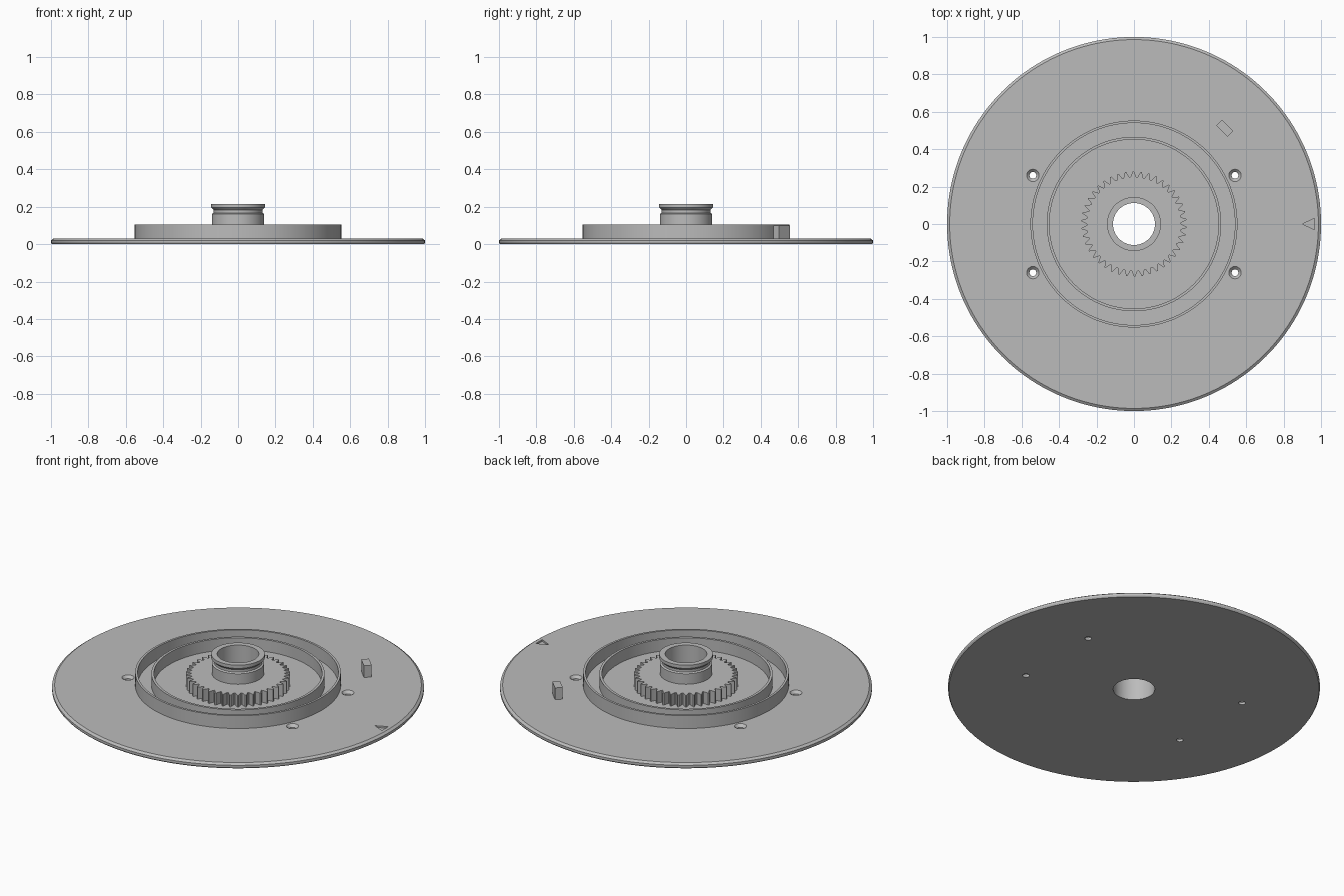
import bpy
import bmesh
from math import cos, sin, pi
from mathutils import Matrix, Vector

cube = bpy.data.objects.get("Cube")
if cube:
    bpy.data.objects.remove(cube, do_unlink=True)

GREY = (0.5, 0.5, 0.5, 1)
grey = bpy.data.materials.new("plain grey")
grey.use_nodes = True
grey.diffuse_color = GREY
grey.node_tree.nodes["Principled BSDF"].inputs["Base Color"].default_value = GREY


def lathe(bm, profile, steps, shape=lambda r, i: r):
    """Sweep a closed (radius, height) profile around z."""
    rings = []
    for i in range(steps):
        a = 2 * pi * i / steps
        rings.append([bm.verts.new((shape(r, i) * cos(a), shape(r, i) * sin(a), z))
                      for r, z in profile])
    for i, ring in enumerate(rings):
        following = rings[(i + 1) % steps]
        for j in range(len(profile)):
            k = (j + 1) % len(profile)
            bm.faces.new((ring[j], following[j], following[k], ring[k]))
    return [v for ring in rings for v in ring]


def prism(bm, outline, low, high):
    """Extrude a flat outline between two heights."""
    face = bm.faces.new([bm.verts.new((x, y, low)) for x, y in outline])
    top = bmesh.ops.extrude_face_region(bm, geom=[face])["geom"]
    bmesh.ops.translate(bm, vec=(0, 0, high - low),
                        verts=[e for e in top if isinstance(e, bmesh.types.BMVert)])


def finish(name, bm):
    bmesh.ops.recalc_face_normals(bm, faces=bm.faces)
    mesh = bpy.data.meshes.new(name)
    bm.to_mesh(mesh)
    bm.free()
    obj = bpy.data.objects.new(name, mesh)
    bpy.context.collection.objects.link(obj)
    mesh.materials.append(grey)
    return obj


def smooth(obj):
    bpy.ops.object.select_all(action="DESELECT")
    obj.select_set(True)
    bpy.context.view_layer.objects.active = obj
    bpy.ops.object.shade_smooth_by_angle(angle=0.45)


def turned(name, profile, steps=128, **options):
    bm = bmesh.new()
    lathe(bm, profile, steps, **options)
    return finish(name, bm)


BORE = 0.112
TOP = 0.03

# Base disc with bevelled rim and centre bore
disc = turned("base_disc", [(BORE, 0), (0.995, 0), (1, 0.008), (1, 0.02),
                            (0.986, TOP), (BORE, TOP)], 160)

# Countersunk screw holes and engraved arrow
bm = bmesh.new()
for sx in (-1, 1):
    for sy in (-1, 1):
        place = Matrix.Translation((0.54 * sx, 0.26 * sy, 0))
        for r1, r2, low, high in ((0.018, 0.018, -0.02, 0.05),):
            bmesh.ops.create_cone(bm, cap_ends=True, segments=32, radius1=r1, radius2=r2,
                                  depth=high - low,
                                  matrix=place @ Matrix.Translation((0, 0, (low + high) / 2)))
prism(bm, [(0.9, 0), (0.965, -0.03), (0.965, 0.03)], 0.02, 0.05)
hole_cutter = finish("hole_cutter", bm)

bm = bmesh.new()
for sx in (-1, 1):
    for sy in (-1, 1):
        bmesh.ops.create_cone(bm, cap_ends=True, segments=32, radius1=0.015, radius2=0.039,
                              depth=0.024,
                              matrix=Matrix.Translation((0.54 * sx, 0.26 * sy, 0.024)))
sink_cutter = finish("countersink_cutter", bm)

for cutter in (hole_cutter, sink_cutter):
    cutter.hide_render = True
    cut = disc.modifiers.new(cutter.name, "BOOLEAN")
    cut.operation = "DIFFERENCE"
    cut.solver = "EXACT"
    cut.object = cutter
bpy.context.view_layer.update()
evaluated = disc.evaluated_get(bpy.context.evaluated_depsgraph_get())
cut_mesh = bpy.data.meshes.new_from_object(evaluated)
disc.modifiers.clear()
disc.data = cut_mesh
for cutter in (hole_cutter, sink_cutter):
    bpy.data.objects.remove(cutter, do_unlink=True)
smooth(disc)

# Two thin concentric walls
for name, inner, outer, height in (("outer_wall", 0.54, 0.553, 0.106),
                                   ("inner_wall", 0.452, 0.466, 0.1)):
    smooth(turned(name, [(inner, TOP), (outer, TOP), (outer, height), (inner, height)]))

# Toothed gear around the hub
TEETH = 42
TOOTH = (0.251, 0.251, 0.264, 0.281, 0.281, 0.264)
GEAR_TOP = 0.1
turned("gear", [(BORE, TOP), (0.28, TOP), (0.28, GEAR_TOP), (BORE, GEAR_TOP)],
       TEETH * len(TOOTH),
       shape=lambda r, i: TOOTH[i % len(TOOTH)] if r > BORE else r)

# Hollow hub with a clip groove below its lip
smooth(turned("hub", [(BORE, GEAR_TOP), (0.14, GEAR_TOP), (0.14, 0.162), (0.13, 0.167),
                      (0.13, 0.182), (0.144, 0.196), (0.144, 0.215), (BORE, 0.215)], 96))

# Upright stop block, set square to the radius
bm = bmesh.new()
centre = Vector((0.485, 0.512))
along = Vector((1, -1)).normalized() * 0.042
across = Vector((1, 1)).normalized() * 0.021
prism(bm, [centre + along + across, centre - along + across,
           centre - along - across, centre + along - across], TOP, 0.1)
finish("stop_block", bm)
